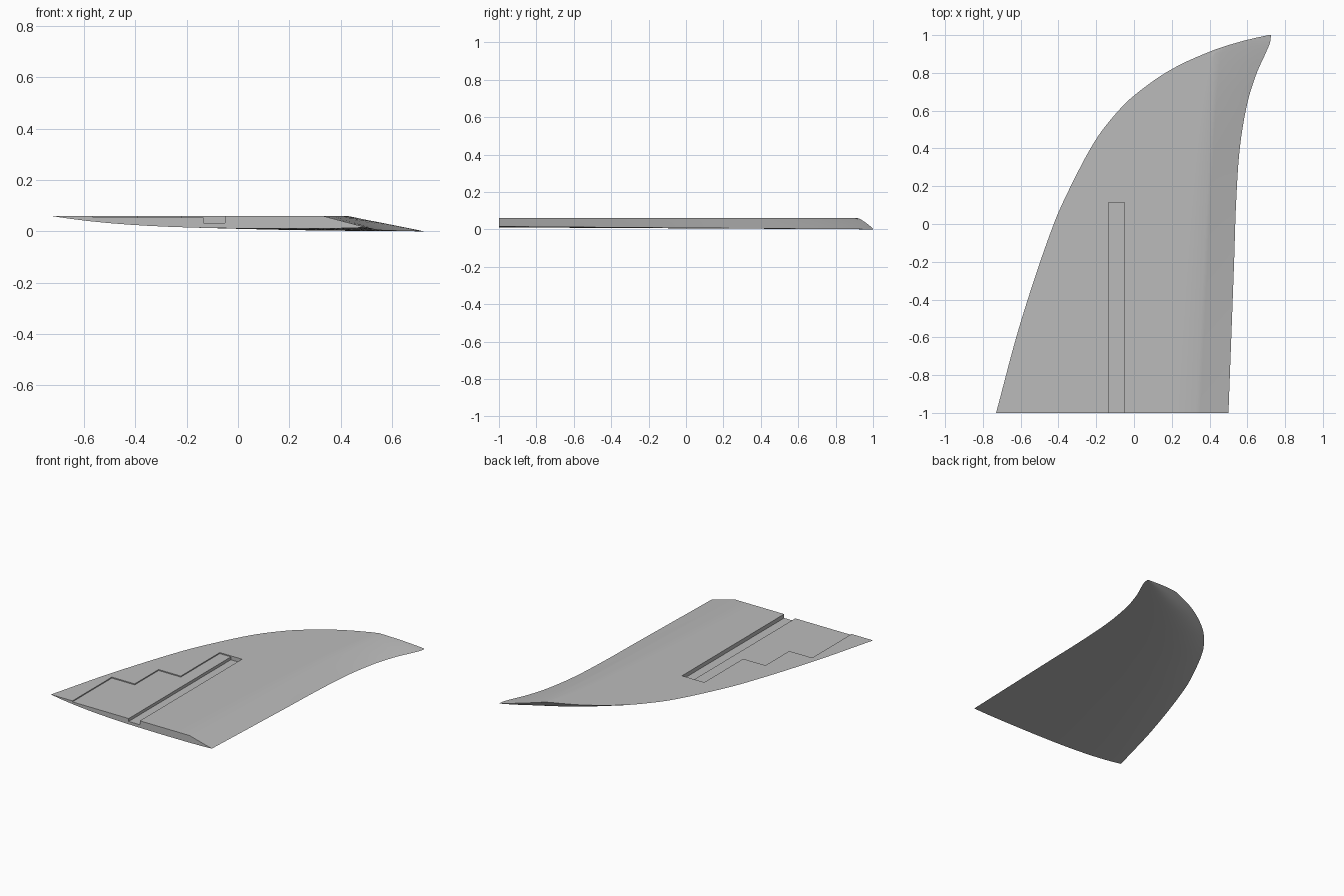
import bpy
import bmesh

cube = bpy.data.objects.get("Cube")
if cube:
    bpy.data.objects.remove(cube, do_unlink=True)

grey = bpy.data.materials.new("mid_grey")
grey.use_nodes = True
colour = (0.5, 0.5, 0.5, 1)
grey.diffuse_color = colour
grey.node_tree.nodes["Principled BSDF"].inputs["Base Color"].default_value = colour

# Planform edges as (y, x) pairs
LEADING = [(-1, -.73), (-.52, -.60), (0, -.425), (.25, -.31), (.45, -.2), (.58, -.1),
           (.68, 0), (.82, .2), (.92, .42), (.97, .58), (1, .71)]
TRAILING = [(-1, .5), (-.2, .53), (.1, .54), (.4, .56), (.64, .60), (.8, .65),
            (.9, .695), (.96, .72), (1, .725)]
TOP = 0.06


def smooth_lookup(table, y):
    """Cubic interpolation of x at y."""
    last = len(table) - 1

    def slope(i):
        a, b = table[max(i - 1, 0)], table[min(i + 1, last)]
        return (b[1] - a[1]) / (b[0] - a[0])

    i = max(k for k in range(last) if table[k][0] <= y)
    (y0, x0), (y1, x1) = table[i], table[i + 1]
    h = y1 - y0
    t = (y - y0) / h
    u = 1 - t
    return (x0 * u * u * (1 + 2 * t) + x1 * t * t * (3 - 2 * t)
            + h * (slope(i) * t * u * u - slope(i + 1) * t * t * u))


def section(y, n=8):
    """Closed cross-section: flat top, sloped trailing side, curved underside."""
    xl, xr = smooth_lookup(LEADING, y), smooth_lookup(TRAILING, y)
    crest = 0.38 + 0.05 * y
    base, edge = 0.005 * (1 - y), 0.0075 * (1 - y)

    def top_z(x):
        return min(TOP, edge + (TOP - edge) * (xr - x) / (xr - crest))

    bend = max(crest, xl + 0.15 * (xr - xl))
    xs = [xl + (bend - xl) * i / n for i in range(n)]
    xs += [bend + (xr - bend) * i / n for i in range(n + 1)]
    ring = [(x, y, top_z(x)) for x in xs]
    lead = top_z(xl)
    for i in range(2 * n - 1, 0, -1):
        t = i / (2 * n)
        z = base + (lead - base) * (1 - t) ** 4 + (edge - base) * t ** 12
        ring.append((xl + (xr - xl) * t, y, z))
    return ring


def mesh_object(name, bm):
    bmesh.ops.recalc_face_normals(bm, faces=bm.faces)
    mesh = bpy.data.meshes.new(name)
    bm.to_mesh(mesh)
    bm.free()
    mesh.materials.append(grey)
    obj = bpy.data.objects.new(name, mesh)
    bpy.context.collection.objects.link(obj)
    return obj


# Fin body lofted from root to tip, stations closer together near the tip
bm = bmesh.new()
count = 48
stations = [1 - 2 * (1 - i / count) ** 1.7 for i in range(count + 1)]
rings = [[bm.verts.new(p) for p in section(y)] for y in stations]
for a, b in zip(rings, rings[1:]):
    for i in range(len(a)):
        j = (i + 1) % len(a)
        bm.faces.new((a[i], a[j], b[j], b[i]))
bm.faces.new(rings[0])
bm.faces.new(rings[-1])
fin = mesh_object("fin_body", bm)


def cut(outline, floor):
    """Sink a recess with the given outline down to the floor height."""
    bm = bmesh.new()
    face = bm.faces.new([bm.verts.new((x, y, floor)) for x, y in outline])
    grown = bmesh.ops.extrude_face_region(bm, geom=[face])["geom"]
    for v in grown:
        if isinstance(v, bmesh.types.BMVert):
            v.co.z = 0.2
    cutter = mesh_object("recess_cutter", bm)
    cutter.hide_render = True
    mod = fin.modifiers.new("recess", 'BOOLEAN')
    mod.operation = 'DIFFERENCE'
    mod.solver = 'EXACT'
    mod.object = cutter
    bpy.context.view_layer.objects.active = fin
    bpy.ops.object.modifier_apply(modifier=mod.name)
    bpy.data.objects.remove(cutter, do_unlink=True)


# Deep slot, then the shallow stepped recess beside it
END = 0.115
cut([(-.135, -1.2), (-.05, -1.2), (-.05, END), (-.135, END)], 0.033)
cut([(-.565, -1.2), (-.1, -1.2), (-.1, END), (-.22, END), (-.22, -.31),
     (-.39, -.31), (-.39, -.57), (-.565, -.57)], 0.053)

bpy.ops.object.select_all(action='DESELECT')
fin.select_set(True)
bpy.context.view_layer.objects.active = fin
bpy.ops.object.shade_smooth_by_angle(angle=0.5)
